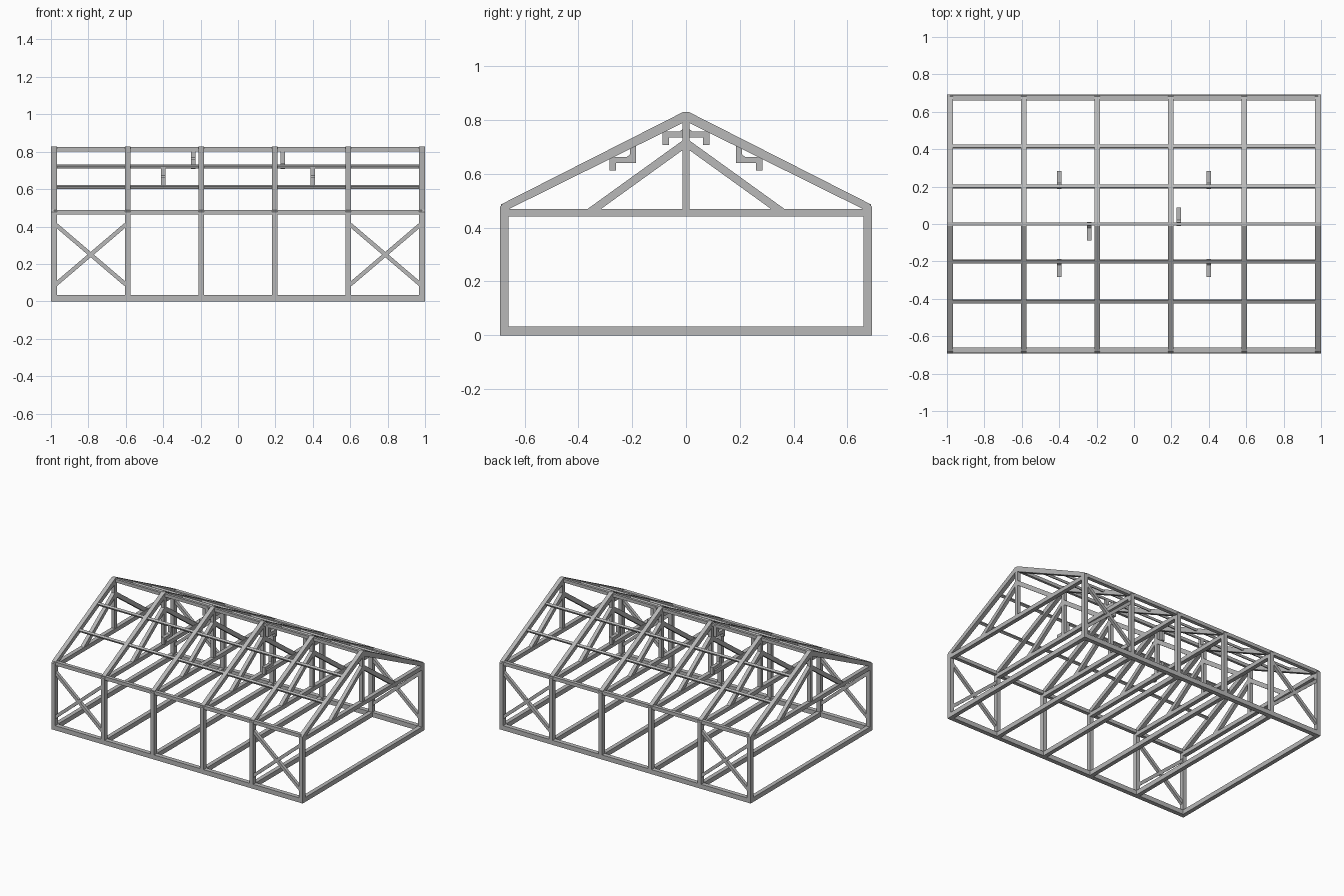
import bpy, bmesh
from mathutils import Vector, Matrix

if "Cube" in bpy.data.objects:
    bpy.data.objects.remove(bpy.data.objects["Cube"])

steel = bpy.data.materials.new("grey steel")
steel.diffuse_color = (0.48, 0.48, 0.48, 1)
steel.use_nodes = True
steel.node_tree.nodes["Principled BSDF"].inputs["Base Color"].default_value = steel.diffuse_color


def finish(name, bm):
    bmesh.ops.recalc_face_normals(bm, faces=bm.faces)
    me = bpy.data.meshes.new(name)
    bm.to_mesh(me)
    bm.free()
    me.materials.append(steel)
    ob = bpy.data.objects.new(name, me)
    bpy.context.collection.objects.link(ob)
    return ob


def prism(name, pts, x, depth):
    """Extrude a (y, z) profile along x, centred on x."""
    bm = bmesh.new()
    f = bm.faces.new([bm.verts.new((x - depth / 2, y, z)) for y, z in pts])
    r = bmesh.ops.extrude_face_region(bm, geom=[f])
    vs = [v for v in r["geom"] if isinstance(v, bmesh.types.BMVert)]
    bmesh.ops.translate(bm, verts=vs, vec=(depth, 0, 0))
    return finish(name, bm)


def box(name, lo, hi):
    lo, hi = Vector(lo), Vector(hi)
    bm = bmesh.new()
    m = Matrix.Translation((lo + hi) / 2) @ Matrix.Diagonal((*(hi - lo), 1))
    bmesh.ops.create_cube(bm, size=1, matrix=m)
    return finish(name, bm)


def beam(name, a, b, side, w, h):
    """Square bar from a to b; w is measured along the side vector."""
    a, b, s = Vector(a), Vector(b), Vector(side).normalized()
    d = (b - a).normalized()
    u = d.cross(s)
    m = Matrix((d * (b - a).length, s * w, u * h)).transposed().to_4x4()
    bm = bmesh.new()
    bmesh.ops.create_cube(bm, size=1, matrix=Matrix.Translation((a + b) / 2) @ m)
    return finish(name, bm)


FRAME_X = [-0.984 + 0.3936 * i for i in range(6)]
T = 0.03      # frame depth
OUT = 0.692   # outer half width
INN = 0.66    # inner half width

# Rafter pair with clipped eaves and clipped ridge
half = [(-INN, 0.44), (-OUT, 0.44), (-OUT, 0.477), (-0.68, 0.490), (-0.012, 0.829)]
rafters = half + [(-y, z) for y, z in reversed(half)] + [(INN, 0.468), (0, 0.795), (-INN, 0.468)]

# Repeated portal frames with trusses
for x in FRAME_X:
    prism("rafter_pair", rafters, x, T)
    box("floor_beam", (x - T / 2, -INN, 0), (x + T / 2, INN, 0.033))
    box("tie_beam", (x - T / 2, -INN, 0.441), (x + T / 2, INN, 0.470))
    box("king_post", (x - 0.013, -0.013, 0.47), (x + 0.013, 0.013, 0.80))
    for s in (-1, 1):
        y0, y1 = sorted((s * INN, s * OUT))
        box("post", (x - T / 2, y0, 0), (x + T / 2, y1, 0.44))
        # Truss strut cut flush with tie beam and king post
        prism("truss_strut", [(s * 0.365, 0.47), (s * 0.315, 0.47),
                              (0, 0.697), (0, 0.733)], x, 0.026)

# Long members between the end frames
L = FRAME_X[-1]
for s in (-1, 1):
    y0, y1 = sorted((s * INN, s * OUT))
    box("sill", (-L, y0, 0), (L, y1, 0.033))
    y0, y1 = sorted((s * 0.661, s * 0.687))
    box("eave_beam", (-L, y0, 0.463), (L, y1, 0.488))
    for y, z in ((0.414, 0.612), (0.2, 0.720)):
        beam("purlin", (-L, s * y, z), (L, s * y, z), (0, 2, -s), 0.017, 0.015)

    # Crossed wall braces in the end bays
    for e in (-1, 1):
        xa, xb = e * 0.975, e * 0.6
        for za, zb in ((0.09, 0.41), (0.41, 0.09)):
            beam("cross_brace", (xa, s * 0.677, za), (xb, s * 0.677, zb),
                 (0, 1, 0), 0.022, 0.022)
box("ridge_beam", (-L, -0.009, 0.802), (L, 0.009, 0.825))

# Hanging hooks below the purlins and ridge
HOOK = [(-0.011, 0), (0.011, 0), (0.011, -0.047), (0.022, -0.057), (0.087, -0.057),
        (0.087, -0.108), (0.064, -0.108), (0.064, -0.080), (-0.011, -0.080)]


def hook(x, y, z, s):
    prism("hanging_hook", [(y + s * py, z + pz) for py, pz in HOOK], x, 0.024)


for s in (-1, 1):
    hook(s * 0.238, 0, 0.815, s)
    for x in (-0.4, 0.4):
        hook(x, s * 0.197, 0.720, s)
